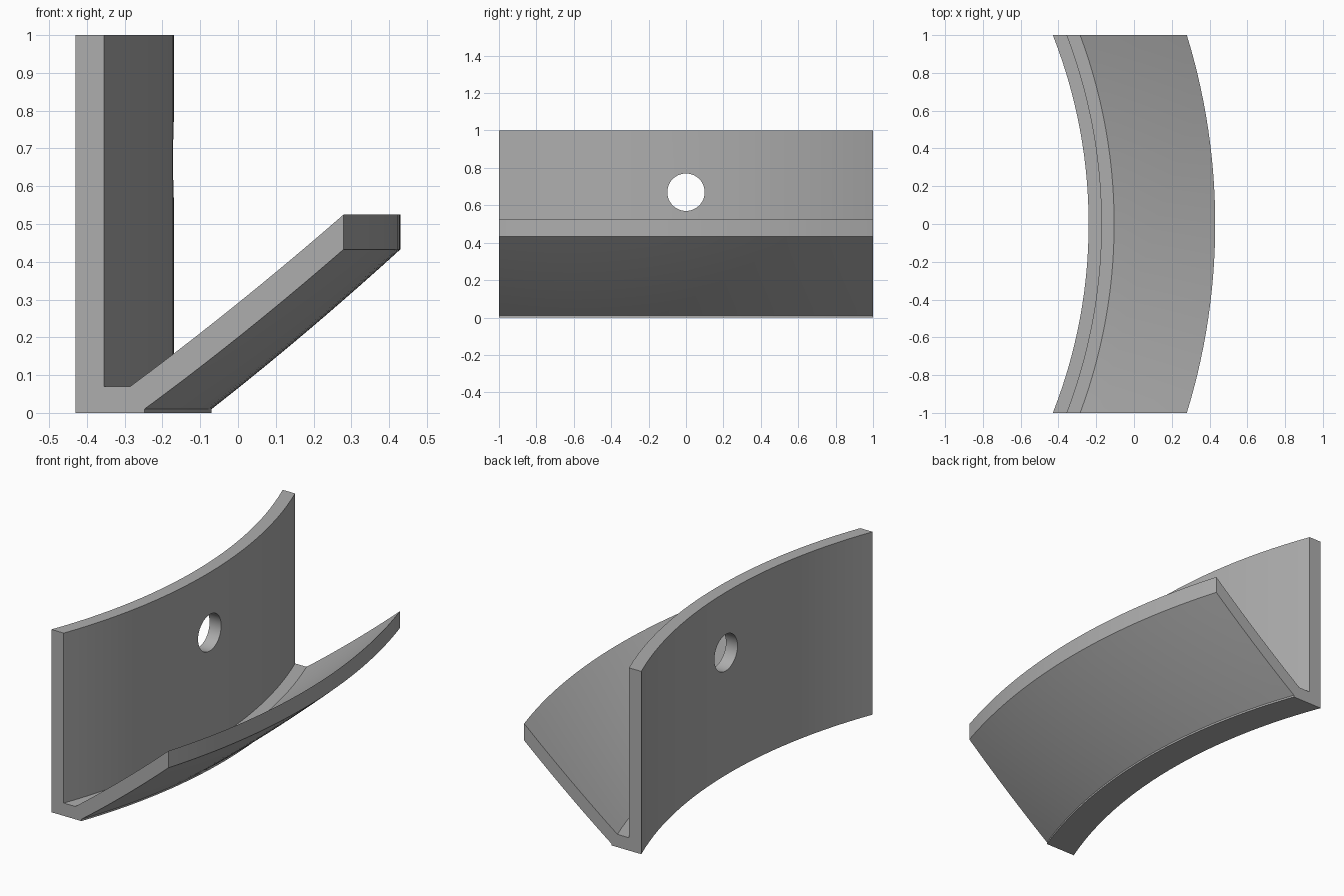
import bpy, bmesh, math

cube = bpy.data.objects.get("Cube")
if cube:
    bpy.data.objects.remove(cube, do_unlink=True)

# Plain grey finish
grey = bpy.data.materials.new("plain grey")
grey.use_nodes = True
colour = (0.42, 0.42, 0.42, 1)
grey.diffuse_color = colour
grey.node_tree.nodes["Principled BSDF"].inputs["Base Color"].default_value = colour

CENTRE_X = -2.97   # axis of the sweep
SEGMENTS = 28


def sloped(a, b, sag, steps=10):
    """Gently bowed profile line from a up to b."""
    return [(a[0] + (b[0] - a[0]) * t,
             a[1] + (b[1] - a[1]) * t - 4 * sag * t * (1 - t))
            for t in (i / steps for i in range(steps + 1))]


# Cross-section on the centre line: wall, narrow floor, sloping lip
profile = [(-0.24, 0), (-0.07, 0)]
profile += sloped((-0.07, 0.01), (0.43, 0.433), 0.008)
profile += reversed(sloped((-0.105, 0.07), (0.43, 0.525), 0.008))
profile += [(-0.17, 0.07), (-0.17, 1), (-0.24, 1)]

# Sweep about the vertical axis, trimmed flat at both ends
bm = bmesh.new()
rings = []
for i in range(SEGMENTS + 1):
    y = -1 + 2 * i / SEGMENTS
    rings.append([bm.verts.new((CENTRE_X + math.sqrt((x - CENTRE_X) ** 2 - y * y), y, z))
                  for x, z in profile])
count = len(profile)
for a, b in zip(rings, rings[1:]):
    for j in range(count):
        k = (j + 1) % count
        bm.faces.new((a[j], a[k], b[k], b[j]))
bm.faces.new(rings[0])
bm.faces.new(rings[-1])
bmesh.ops.recalc_face_normals(bm, faces=bm.faces)
mesh = bpy.data.meshes.new("curved_bracket")
bm.to_mesh(mesh)
bm.free()
mesh.materials.append(grey)
bracket = bpy.data.objects.new("curved_bracket", mesh)
bpy.context.collection.objects.link(bracket)

# Round mounting hole through the wall
bpy.ops.mesh.primitive_cylinder_add(vertices=48, radius=0.1, depth=0.4,
                                    location=(-0.2, 0, 0.67),
                                    rotation=(0, math.pi / 2, 0))
cutter = bpy.context.object
cutter.name = "hole_cutter"
cutter.data.materials.append(grey)
cutter.hide_render = True
cutter.hide_viewport = False
hole = bracket.modifiers.new("mounting_hole", "BOOLEAN")
hole.operation = "DIFFERENCE"
hole.solver = "EXACT"
hole.object = cutter

# Apply the cut, then shade with sharp edges kept
bpy.ops.object.select_all(action="DESELECT")
bracket.select_set(True)
bpy.context.view_layer.objects.active = bracket
bpy.ops.object.modifier_apply(modifier=hole.name)
bpy.data.objects.remove(cutter, do_unlink=True)
bpy.ops.object.shade_smooth_by_angle(angle=math.radians(20))
